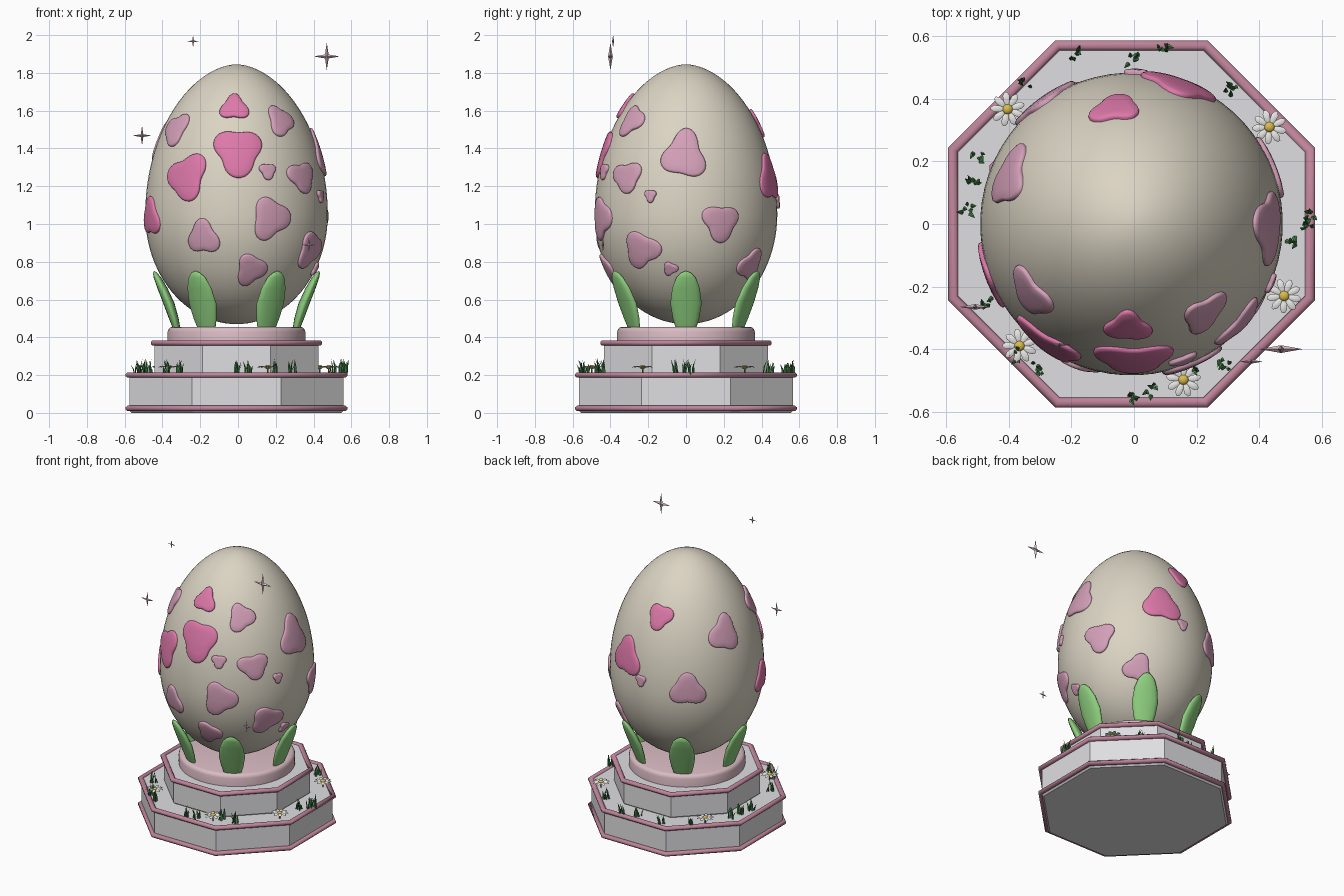
import bpy, bmesh, random
from math import sin, cos, pi, radians, atan2, sqrt
from mathutils import Vector

random.seed(4)
if "Cube" in bpy.data.objects:
    bpy.data.objects.remove(bpy.data.objects["Cube"])

CX = -0.008            # axis of the egg and pedestal
EGG_R, EGG_Z, EGG_UP, EGG_DOWN = 0.484, 1.05, 0.795, 0.58


def material(name, rgb):
    m = bpy.data.materials.new(name)
    m.use_nodes = True
    m.diffuse_color = (*rgb, 1)
    m.node_tree.nodes["Principled BSDF"].inputs["Base Color"].default_value = (*rgb, 1)
    return m


CREAM = material("cream shell", (0.71, 0.66, 0.55))
BRIGHT = material("bright pink", (0.73, 0.19, 0.40))
SOFT = material("soft pink", (0.66, 0.35, 0.48))
RIM = material("dusty rose", (0.52, 0.23, 0.32))
BLUSH = material("pale blush", (0.70, 0.50, 0.55))
STONE = material("white stone", (0.74, 0.74, 0.76))
LEAF = material("leaf green", (0.27, 0.62, 0.21))
GRASS = material("grass green", (0.06, 0.25, 0.07))
PETAL = material("petal white", (0.85, 0.85, 0.83))
YELLOW = material("pollen yellow", (0.70, 0.50, 0.07))


def build(name, mat, lofts, angle=35):
    """Make one object from lofts; each loft is a list of equal rings of points."""
    bm = bmesh.new()
    for rings in lofts:
        vs = [[bm.verts.new(p) for p in ring] for ring in rings]
        n = len(vs[0])
        for a, b in zip(vs, vs[1:]):
            for i in range(n):
                j = (i + 1) % n
                bm.faces.new((a[i], a[j], b[j], b[i]))
        bm.faces.new(vs[0][::-1])
        bm.faces.new(vs[-1])
    bmesh.ops.remove_doubles(bm, verts=bm.verts, dist=1e-5)
    bmesh.ops.dissolve_degenerate(bm, edges=bm.edges, dist=1e-5)
    bmesh.ops.recalc_face_normals(bm, faces=bm.faces)
    me = bpy.data.meshes.new(name)
    bm.to_mesh(me)
    bm.free()
    me.materials.append(mat)
    ob = bpy.data.objects.new(name, me)
    bpy.context.collection.objects.link(ob)
    bpy.ops.object.select_all(action='DESELECT')
    ob.select_set(True)
    bpy.context.view_layer.objects.active = ob
    bpy.ops.object.shade_smooth_by_angle(angle=radians(angle))
    return ob


def lathe(profile, n, x=CX, y=0):
    """Rings for a turned profile; eight sides are measured to the flat."""
    k = 1 / cos(pi / 8) if n == 8 else 1
    return [[Vector((x + r * k * cos(2 * pi * (i + .5) / n),
                     y + r * k * sin(2 * pi * (i + .5) / n), z))
             for i in range(n)] for r, z in profile]


def blade(stations, turn, origin, n=8, flat=False):
    """Loft of ellipses; a station is (reach, z, half width, half thickness)."""
    out, side, up = Vector((cos(turn), sin(turn), 0)), Vector((-sin(turn), cos(turn), 0)), Vector((0, 0, 1))
    thick = up if flat else out
    return [[Vector(origin) + out * r + up * z + side * w * cos(2 * pi * i / n)
             + thick * t * sin(2 * pi * i / n) for i in range(n)] for r, z, w, t in stations]


# Egg shell
def egg_radius(z):
    t = (z - EGG_Z) / (EGG_UP if z > EGG_Z else EGG_DOWN)
    return EGG_R * max(0, 1 - t * t) ** (0.55 if z > EGG_Z else 0.5)


profile = []
for i in range(49):
    s = sin(pi * (i / 48 - .5))
    z = EGG_Z + s * (EGG_UP if s > 0 else EGG_DOWN)
    profile.append((egg_radius(z), z))
build("egg_shell", CREAM, [lathe(profile, 64)], 80)


# Raised three-lobed spots wrapped over the shell
def slope(z):
    return (egg_radius(z + .002) - egg_radius(z - .002)) / .004


def spot(x, y, zc, w, h, lobe):
    th0, r0 = atan2(y, x - CX), egg_radius(zc)
    climb = 1 / sqrt(1 + slope(zc) ** 2)
    rings = []
    for f, lift in ((1, -.01), (1, .005), (.97, .01), (.9, .013), (.6, .014), (.3, .014), (0, .014)):
        ring = []
        for i in range(42):
            a = 2 * pi * i / 42
            q = f * (.89 + .17 * cos(3 * (a - radians(lobe))) + .04 * sin(2 * a + lobe))
            th, z = th0 + q * w / 2 * cos(a) / r0, zc + q * h / 2 * sin(a) * climb
            nrm = Vector((cos(th), sin(th), -slope(z))).normalized()
            r = egg_radius(z)
            ring.append(Vector((CX + r * cos(th), r * sin(th), z)) + nrm * lift)
        rings.append(ring)
    return rings


build("bright_spots", BRIGHT, [spot(*s) for s in (
    (-.02, -.33, 1.615, .15, .17, 90), (0, -.43, 1.385, .28, .27, -90),
    (-.27, -.38, 1.25, .26, .26, 50), (-.45, -.16, 1.035, .22, .22, 90),
    (-.06, .365, 1.54, .17, .18, -100), (.146, .446, 1.24, .25, .27, 90))], 60)
build("soft_spots", SOFT, [spot(*s) for s in (
    (-.325, -.22, 1.5, .19, .2, 45), (.225, -.285, 1.545, .17, .19, 120),
    (.16, -.44, 1.28, .1, .09, -90), (.335, -.31, 1.25, .2, .18, -80),
    (.175, -.45, 1.03, .22, .24, 120), (-.18, -.43, .93, .18, .2, 90),
    (.07, -.42, .76, .17, .19, 0), (.4, -.245, .865, .22, .21, 120),
    (.44, -.19, 1.15, .07, .07, -90), (.43, -.01, 1.365, .25, .27, 80),
    (.42, -.085, .765, .08, .08, 120), (.44, .185, 1.01, .22, .2, -90),
    (.26, .345, .785, .18, .19, 70), (.006, .48, 1.125, .08, .08, -90),
    (-.392, .148, 1.43, .21, .25, 70), (-.286, .39, 1.1, .23, .23, 90))], 60)

# Stepped eight-sided pedestal
for name, a, lo, hi in (("lower_tier", .566, 0, .205), ("upper_tier", .434, .2, .375)):
    build(name, STONE, [lathe(((a - .012, lo), (a, lo + .012), (a, hi - .012), (a - .012, hi)), 8)], 20)


def rim(a, z):
    section = [(a + .017 * cos(pi * i / 4 + pi / 8), z + .015 * sin(pi * i / 4 + pi / 8)) for i in range(8)]
    return [[ring[k] for ring in lathe(section, 8)] for k in (*range(8), 0)]


for name, a, z in (("bottom_rim", .571, .024), ("middle_rim", .571, .2), ("top_rim", .438, .37)):
    build(name, RIM, [rim(a, z)], 50)

# Round cushion under the egg
build("round_plinth", BLUSH, [lathe(((.365, .36), (.365, .43), (.361, .443), (.352, .452), (.34, .455)), 48)])

# Six leaves cupping the egg
leaf = ((.318, .45, .055, .02), (.332, .5, .07, .026), (.358, .58, .083, .03), (.392, .66, .073, .027),
        (.418, .715, .052, .02), (.431, .742, .026, .011), (.436, .752, 0, 0))
build("leaves", LEAF, [blade(leaf, i * pi / 3, (CX, 0, 0), 16) for i in range(6)], 60)

# Daisies on the lower ledge
petal = ((.01, 0, .005, .002), (.026, .003, .01, .003), (.044, .003, .011, .003), (.055, 0, .004, .001))
petals, hearts, greenery = [], [], []
for x, y in ((-.404, .367), (.433, .31), (.48, -.23), (.158, -.498), (-.366, -.39)):
    petals += [blade(petal, i * 2 * pi / 9 + x, (x, y, .242), 6, True) for i in range(9)]
    hearts.append(lathe([(.017 * cos(a), .243 + .011 * sin(a)) for a in
                         [pi * (i / 6 - .5) for i in range(7)]], 12, x, y))
    greenery.append(lathe(((.004, .2), (.004, .24)), 6, x, y))
build("daisy_petals", PETAL, petals)
build("daisy_centres", YELLOW, hearts, 60)

# Grass tufts
for x, y in ((-.19, .54), (0, .53), (.09, .56), (-.35, .44), (.31, .425), (-.5, .21), (-.51, .13),
             (-.535, .05), (.56, .03), (.5, -.05), (.55, -.015), (-.47, -.25), (-.31, -.46),
             (-.38, -.42), (-.015, -.555), (.05, -.53), (.2, -.455), (.29, -.45)):
    for i in range(6):
        h, lean = random.uniform(.05, .088), random.uniform(.008, .025)
        spread = (x + random.uniform(-.018, .018), y + random.uniform(-.018, .018), .2)
        greenery.append(blade(((0, 0, .007, .003), (lean * .3, h * .55, .007, .003), (lean, h, 0, 0)),
                              random.uniform(0, 2 * pi), spread, 4))
build("grass_tufts", GRASS, greenery)


# Floating four-pointed sparkles
def sparkle(x, y, z, s):
    outline = []
    for i in range(8):
        r = .2 * s if i % 2 else s
        outline.append(Vector((x + r * .95 * cos(i * pi / 4), y, z + r * sin(i * pi / 4))))
    return [[Vector((x, y - .17 * s, z))] * 8, outline, [Vector((x, y + .17 * s, z))] * 8]


build("sparkles", BLUSH, [sparkle(*s) for s in (
    (.47, -.4, 1.887, .073), (-.238, -.386, 1.967, .033),
    (-.508, -.265, 1.468, .052), (.375, -.44, .89, .038))], 10)
